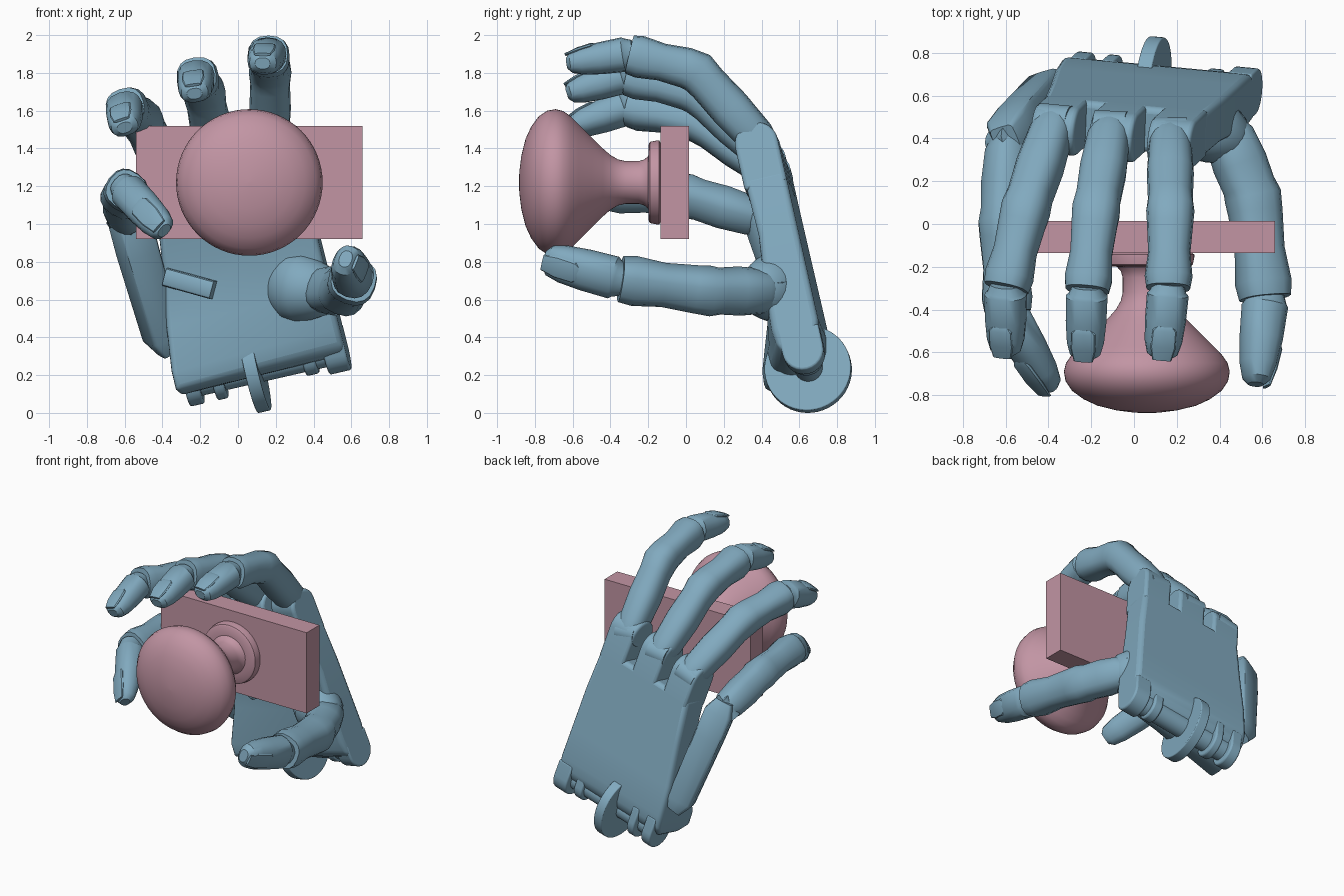
import bpy, bmesh
from math import cos, sin, pi, copysign, radians
from mathutils import Vector as V

if "Cube" in bpy.data.objects:
    bpy.data.objects.remove(bpy.data.objects["Cube"])


def material(name, col):
    m = bpy.data.materials.new(name)
    m.diffuse_color = (*col, 1)
    m.use_nodes = True
    m.node_tree.nodes["Principled BSDF"].inputs["Base Color"].default_value = m.diffuse_color
    return m


BLUE = material("blue_shell", (0.22, 0.40, 0.52))
PINK = material("dusty_pink", (0.54, 0.30, 0.37))

# palm frame: a runs across, b along the hand, c out of the back
O = V((0.0, 0.65, 0.80))
U = V((-0.25, -0.225, 1)).normalized()
A = V((1, -0.1, 0.25))
A = (A - U * A.dot(U)).normalized()
W = U.cross(A)


def P(a, b, c):
    return O + A * a + U * b + W * c


def loft(name, rings, mat, bevel=0.0, angle=35):
    bm = bmesh.new()
    rows = [[bm.verts.new(p) for p in r] for r in rings]
    n = len(rows[0])
    for r, s in zip(rows, rows[1:]):
        for i in range(n):
            bm.faces.new((r[i], r[(i + 1) % n], s[(i + 1) % n], s[i]))
    bm.faces.new(rows[0])
    bm.faces.new(rows[-1])
    bmesh.ops.recalc_face_normals(bm, faces=bm.faces)
    me = bpy.data.meshes.new(name)
    bm.to_mesh(me)
    bm.free()
    me.materials.append(mat)
    ob = bpy.data.objects.new(name, me)
    bpy.context.collection.objects.link(ob)
    bpy.ops.object.select_all(action='DESELECT')
    ob.select_set(True)
    bpy.context.view_layer.objects.active = ob
    if bevel:
        m = ob.modifiers.new("bevel", 'BEVEL')
        m.width, m.segments, m.limit_method = bevel, 3, 'ANGLE'
    bpy.ops.object.shade_smooth_by_angle(angle=radians(angle))
    return ob


def tube(name, pts, radii, up, mat=BLUE, sides=16, square=0.8, angle=35):
    # superellipse rings along a path; radii are (sideways, upward)
    rings = []
    for i, p in enumerate(pts):
        t = (pts[min(i + 1, len(pts) - 1)] - pts[max(i - 1, 0)]).normalized()
        n = (up - t * up.dot(t)).normalized()
        s = t.cross(n)
        rw, rh = radii[i]
        ring = []
        for k in range(sides):
            q = 2 * pi * k / sides
            x = copysign(abs(cos(q)) ** square, cos(q))
            y = copysign(abs(sin(q)) ** square, sin(q))
            ring.append(p + s * x * rw + n * y * rh)
        rings.append(ring)
    return loft(name, rings, mat, angle=angle)


def slab(name, profile, a0, a1, bevel=0.012):
    # side profile (b, c) extruded across the palm
    return loft(name, [[P(a, b, c) for b, c in profile] for a in (a0, a1)], BLUE, bevel)


def disc(b, c, r, n=32):
    return [(b + r * cos(2 * pi * i / n), c + r * sin(2 * pi * i / n)) for i in range(n)]


def tab(b0, b1, c, r, n=12):
    # straight root at b0 ending in a half round about b1
    s = 1 if b1 > b0 else -1
    arc = [(b1 + s * r * cos(-pi / 2 + pi * i / n), c + r * sin(-pi / 2 + pi * i / n)) for i in range(n + 1)]
    return [(b0, c - r)] + arc + [(b0, c + r)]


# palm: stations (b, left, right, back depth, front depth left, front depth right)
stations = [(.42, -.335, .445, 0, -.22, -.22), (.1, -.38, .46, 0, -.21, -.21),
            (-.2, -.43, .46, 0, -.26, -.24), (-.42, -.45, .46, 0, -.39, -.25),
            (-.52, -.45, .46, -.02, -.40, -.24), (-.58, -.44, .46, -.08, -.27, -.20)]
rings = []
for b, l, r, k, fl, fr in stations:
    m = l * 0.4 + r * 0.6
    rings.append([P(l, b, k), P(r, b, k), P(r, b, fr), P(m, b, fl * .35 + fr * .65), P(l, b, fl)])
loft("palm", rings, BLUE, 0.03)

# knuckle lobes
for i, a in enumerate((.34, .055, -.23)):
    slab(f"knuckle_lobe_{i}", tab(.35, .59 - .02 * i, -.115, .115), a - .105, a + .105, .02)

# wrist hinge: end lobes, drum, small ears and fin
for i, (a0, a1, r) in enumerate(((-.42, -.34, .11), (-.27, -.21, .11), (.22, .29, .09), (.34, .46, .11))):
    slab(f"wrist_lobe_{i}", tab(-.45, -.57, -.115, r), a0, a1)
slab("wrist_drum", disc(-.56, -.125, .075), -.40, .42)
slab("wrist_fin", disc(-.56, -.13, .23, 48), -.075, -.005, 0.006)


def path(points, params):
    return [points[s].lerp(points[s + 1], t) for s, t in params]


def finger(name, pts, up, k=1.0):
    pts, up = [V(p) for p in pts], V(up).normalized()
    # two lower segments in one bent shell
    params = [(0, 0), (0, .12), (0, .5), (0, .82), (0, .97), (1, .14), (1, .5), (1, .82), (1, .97)]
    rad = [.08, .10, .110, .105, .113, .108, .099, .112, .103]
    tube(name + "_shell", path(pts, params), [(r * k, r * k) for r in rad], up)
    # fingertip
    ts = [-.1, .02, .06, .45, .75, .93, 1]
    rr = [(.07, .07), (.085, .085), (.098, .092), (.096, .085), (.088, .073), (.072, .055), (.04, .03)]
    tube(name + "_tip", path(pts, [(2, t) for t in ts]), [(x * k, y * k) for x, y in rr], up, square=.85)
    # nail
    d = (pts[3] - pts[2]).normalized()
    n = (up - d * up.dot(d)).normalized()
    nail = [pts[2].lerp(pts[3], t) + n * h * k for t, h in ((.50, .074), (.56, .074), (.8, .062), (1.0, .048))]
    tube(name + "_nail", nail, [(.038, .008), (.058, .014), (.060, .014), (.045, .008)], n, sides=12)
    # knuckle hinge pin
    d = (pts[1] - pts[0]).normalized()
    s = d.cross(up).normalized()
    tube(name + "_hinge", [pts[0] - s * .075, pts[0] + s * .075], [(.08, .08)] * 2, up, sides=20, square=1)


UP = (0, -.1, 1)
finger("index_finger", [(.17, .42, 1.41), (.17, .05, 1.815), (.16, -.31, 1.90), (.13, -.63, 1.85)], UP)
finger("middle_finger", [(-.11, .45, 1.34), (-.18, .05, 1.70), (-.22, -.32, 1.785), (-.23, -.63, 1.69)], (-.15, -.1, 1))
finger("ring_finger", [(-.37, .48, 1.26), (-.51, .06, 1.55), (-.60, -.31, 1.62), (-.60, -.61, 1.51)], (-.35, -.1, 1))
finger("little_finger", [(-.59, .39, 1.03), (-.61, .0, 1.15), (-.59, -.42, 1.18), (-.39, -.77, .965)], (-.6, -.5, .5))
finger("thumb", [(.43, .45, .645), (.56, .12, .645), (.615, -.36, .71), (.57, -.75, .815)], (.8, -.5, -.2), 1.14)

# little finger side block and its small hinge plate
tube("side_block", [V(p) for p in ((-.36, .65, .33), (-.40, .62, .40), (-.53, .48, .85), (-.575, .42, 1.02), (-.60, .39, 1.10))],
     [(.06, .07), (.09, .10), (.10, .10), (.10, .10), (.06, .07)], V((-.4, .85, .3)), square=.35)
tube("side_hinge_plate", [V((-.38, .48, .72)), V((-.13, .42, .65))], [(.05, .05)] * 2, V((0, 0, 1)), square=.4)

# thumb root mound blending into the palm
tube("thumb_root", [V((.18 + .32 * t, .54 - .17 * t, .68 - .04 * t)) for t in (0, .1, .3, .5, .7, .9, 1)],
     [(.07, .08), (.11, .14), (.15, .18), (.17, .18), (.15, .16), (.12, .13), (.08, .09)], V((0, 0, 1)), sides=24, square=1)

# round knob turned about the y axis: (y, radius)
knob = [(-.885, .005), (-.882, .06), (-.872, .14), (-.85, .23), (-.82, .295), (-.78, .35), (-.735, .38), (-.69, .388),
        (-.65, .378), (-.61, .35), (-.57, .31), (-.50, .24), (-.44, .18), (-.40, .145), (-.36, .122), (-.32, .113),
        (-.25, .113), (-.22, .122), (-.20, .14), (-.197, .205), (-.19, .215), (-.155, .222), (-.142, .222), (-.135, .21)]
tube("knob", [V((.06, y, 1.22)) for y, r in knob], [(r, r) for y, r in knob], V((0, 0, 1)), PINK, 64, 1, 40)

# mounting plate
loft("plate", [[V((x, y, z)) for x, z in ((-.54, .92), (.66, .92), (.66, 1.52), (-.54, 1.52))] for y in (-.135, .015)], PINK)
